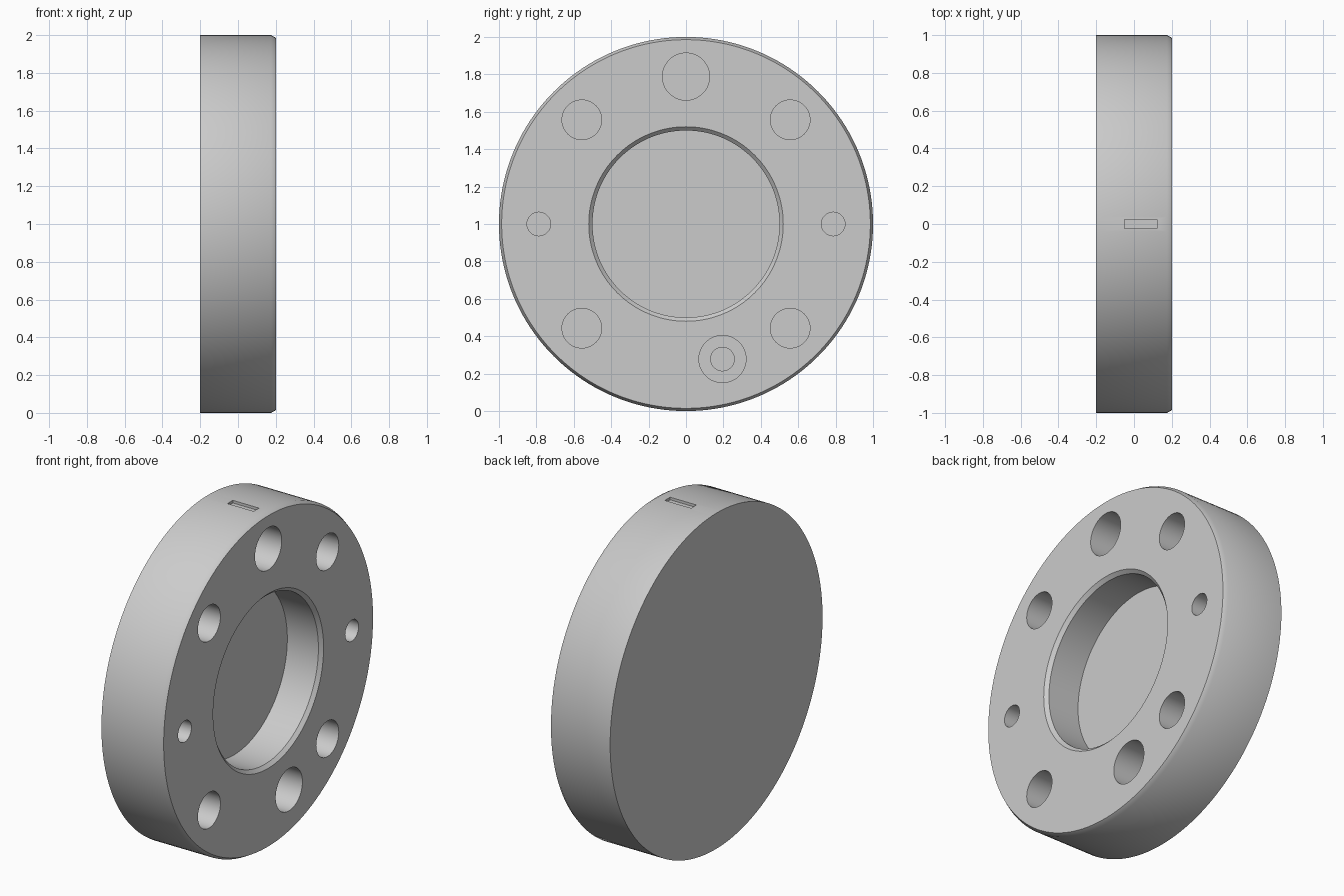
import bpy
import bmesh
from math import sin, cos, pi, radians

default = bpy.data.objects.get("Cube")
if default:
    bpy.data.objects.remove(default, do_unlink=True)

metal = bpy.data.materials.new("plain_grey")
metal.use_nodes = True
colour = (0.6, 0.6, 0.6, 1)
metal.diffuse_color = colour
metal.node_tree.nodes["Principled BSDF"].inputs["Base Color"].default_value = colour


def add_object(name, bm):
    bmesh.ops.recalc_face_normals(bm, faces=bm.faces)
    mesh = bpy.data.meshes.new(name)
    bm.to_mesh(mesh)
    bm.free()
    mesh.materials.append(metal)
    obj = bpy.data.objects.new(name, mesh)
    bpy.context.collection.objects.link(obj)
    return obj


def turned(name, profile, y=0, z=1, sides=64):
    """Solid turned about the x direction from (x, radius) points."""
    bm = bmesh.new()
    angles = [2 * pi * i / sides for i in range(sides)]
    rings = [[bm.verts.new((x, y + r * cos(a), z + r * sin(a))) for a in angles]
             for x, r in profile]
    for low, high in zip(rings, rings[1:]):
        for i in range(sides):
            j = (i + 1) % sides
            bm.faces.new((low[i], low[j], high[j], high[i]))
    bm.faces.new(rings[0])
    bm.faces.new(rings[-1])
    return add_object(name, bm)


def cut(body, cutter):
    cutter.hide_render = True
    mod = body.modifiers.new("cut", "BOOLEAN")
    mod.operation = "DIFFERENCE"
    mod.solver = "EXACT"
    mod.object = cutter
    bpy.context.view_layer.objects.active = body
    bpy.ops.object.modifier_apply(modifier=mod.name)
    bpy.data.objects.remove(cutter, do_unlink=True)


# Disc with a softly chamfered rim on its open face
face = 0.2
body = turned("flange_disc", [(-face, 1), (0.175, 1), (face, 0.9856)], sides=160)

# Blind centre bore with a chamfered mouth
bore_floor = -0.025
cut(body, turned("bore_cutter", [(bore_floor, 0.5), (0.18, 0.5), (face, 0.52), (0.3, 0.52)], sides=128))


def drill(y, z, radius, floor):
    cut(body, turned("drill_cutter", [(floor, radius), (0.3, radius)], y, z))


# Four bolt holes
for side_y in (-1, 1):
    for side_z in (-1, 1):
        drill(side_y * 0.557, 1 + side_z * 0.557, 0.106, -0.05)
    # Small pin hole on each side
    drill(side_y * 0.787, 1, 0.063, 0)

# Large top hole
drill(0, 1.788, 0.126, -0.05)

# Stepped lower hole
cut(body, turned("step_cutter", [(-0.12, 0.063), (0, 0.063), (0, 0.126), (0.3, 0.126)], 0.195, 0.278))

# Shallow slot on top of the rim
bm = bmesh.new()
bmesh.ops.create_cube(bm, size=1)
bmesh.ops.scale(bm, vec=(0.173, 0.05, 0.1), verts=bm.verts)
bmesh.ops.translate(bm, vec=(0.035, 0, 2.034), verts=bm.verts)
cut(body, add_object("slot_cutter", bm))

# Smooth round walls and rim, crisp edges elsewhere
bpy.ops.object.select_all(action="DESELECT")
body.select_set(True)
bpy.context.view_layer.objects.active = body
bpy.ops.object.shade_smooth_by_angle(angle=radians(35))
